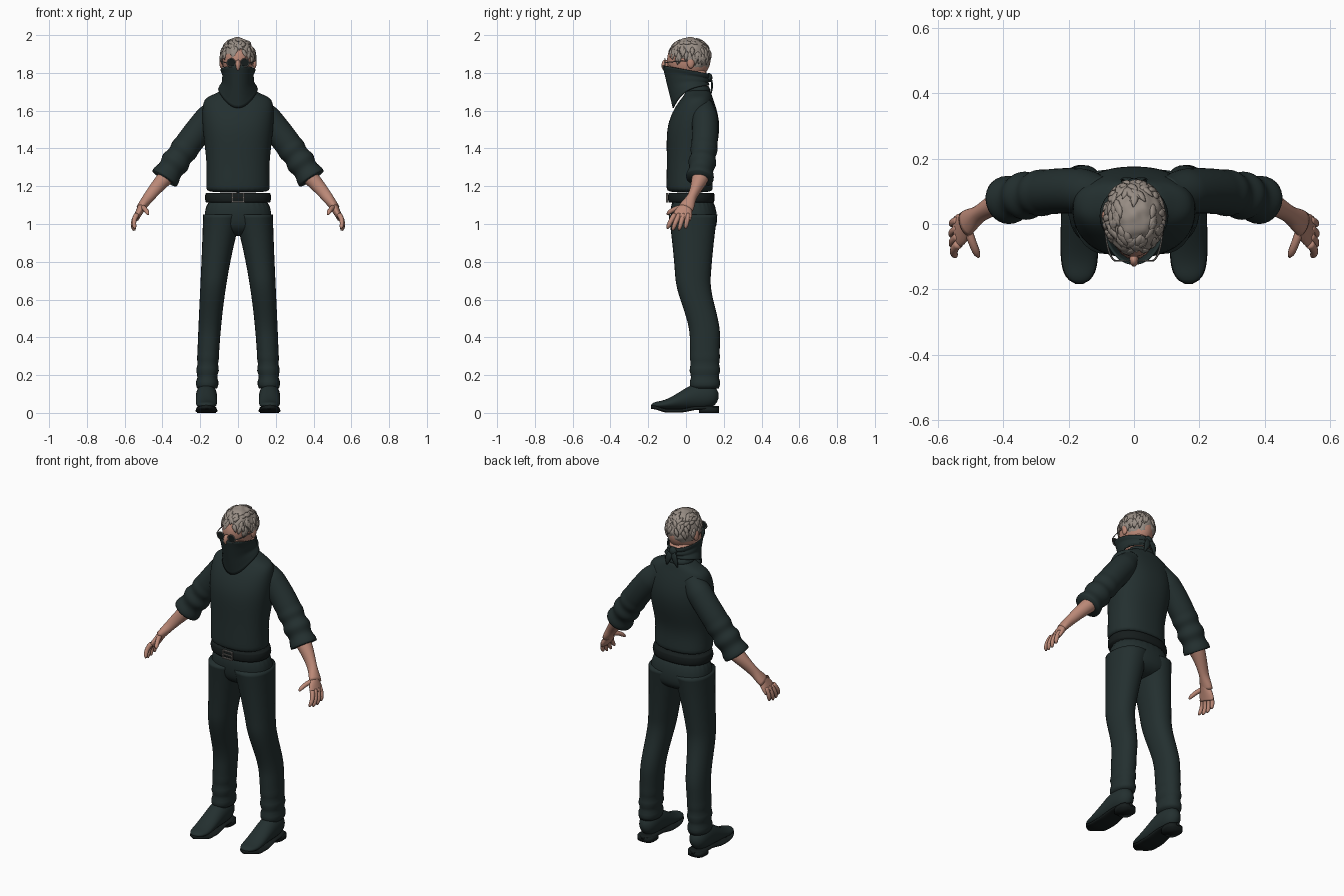
import bpy, bmesh, math, random
from math import sin, cos, pi, tau, sqrt
from mathutils import Vector, Matrix, noise

random.seed(4)
if "Cube" in bpy.data.objects:
    bpy.data.objects.remove(bpy.data.objects["Cube"])


def material(name, *colour):
    mat = bpy.data.materials.new(name)
    mat.use_nodes = True
    mat.diffuse_color = (*colour, 1)
    mat.node_tree.nodes["Principled BSDF"].inputs["Base Color"].default_value = (*colour, 1)
    return mat


CLOTH = material("dark teal cloth", .017, .029, .029)
BLACK = material("black leather", .008, .012, .012)
SKIN = material("skin", .5, .25, .185)
HAIR = material("ash grey hair", .31, .265, .23)
METAL = material("dull metal", .16, .15, .14)
X, Y, Z = Matrix.Identity(3)


def ease(start, end, value):
    """Smooth step from zero to one."""
    t = min(max((value - start) / (end - start), 0), 1)
    return t * t * (3 - 2 * t)


def steps(count):
    return [i / count for i in range(count + 1)]


def bend(start, middle, end, t):
    """Point on a quadratic curve."""
    start, middle, end = Vector(start), Vector(middle), Vector(end)
    return start.lerp(middle, t).lerp(middle.lerp(end, t), t)


def loft(bm, rings, ref=Y, axis=None, sides=28, power=2):
    """Skin rings of (centre, half width, half depth); depth follows ref."""
    centres = [Vector(ring[0]) for ring in rings]
    last = len(rings) - 1
    loops = []
    for i, (_, width, depth) in enumerate(rings):
        along = axis or (centres[min(i + 1, last)] - centres[max(i - 1, 0)]).normalized()
        v = (ref - along * ref.dot(along)).normalized()
        u = v.cross(along)
        loop = []
        for k in range(sides):
            c, s = cos(tau * k / sides), sin(tau * k / sides)
            c = math.copysign(abs(c) ** (2 / power), c)
            s = math.copysign(abs(s) ** (2 / power), s)
            loop.append(bm.verts.new(centres[i] + u * c * width + v * s * depth))
        loops.append(loop)
    for low, high in zip(loops, loops[1:]):
        for k in range(sides):
            bm.faces.new((low[k - 1], low[k], high[k], high[k - 1]))
    bm.faces.new(loops[0][::-1])
    bm.faces.new(loops[-1])


def finish(name, bm, mat, mirror=False, subsurf=0, smooth=True):
    bmesh.ops.recalc_face_normals(bm, faces=bm.faces)
    mesh = bpy.data.meshes.new(name)
    bm.to_mesh(mesh)
    bm.free()
    mesh.materials.append(mat)
    for polygon in mesh.polygons:
        polygon.use_smooth = smooth
    part = bpy.data.objects.new(name, mesh)
    bpy.context.collection.objects.link(part)
    if mirror:
        part.modifiers.new("Mirror", "MIRROR").use_mirror_merge = False
    if subsurf:
        part.modifiers.new("Subdivision", "SUBSURF").levels = subsurf
        part.modifiers["Subdivision"].render_levels = subsurf
    return part


def tube(name, rings, mat, mirror=False, subsurf=0, **shape):
    bm = bmesh.new()
    loft(bm, rings, **shape)
    return finish(name, bm, mat, mirror, subsurf)


def column(name, rows, mat, subsurf=2):
    """Upright central part from rows of (height, y, half width, half depth)."""
    tube(name, [((0, y, z), w, d) for z, y, w, d in rows], mat, subsurf=subsurf, axis=Z, power=2.3)


def ball(bm, centre, size, level=3):
    place = Matrix.Translation(centre) @ Matrix.Diagonal((*size, 1))
    return bmesh.ops.create_icosphere(bm, subdivisions=level, radius=1, matrix=place)["verts"]


# Sweater, collar, belt and hips
column("sweater", [(1.165, .02, .168, .12), (1.19, .02, .17, .125), (1.3, .015, .165, .117),
                   (1.4, .03, .175, .133), (1.52, .04, .19, .144), (1.62, .05, .19, .11),
                   (1.67, .06, .178, .08), (1.69, .065, .115, .07), (1.715, .06, .08, .065)], CLOTH)
column("collar", [(1.69 + .04 * t, .058, .072 + .01 * sin(pi * t), .06 + .01 * sin(pi * t))
                  for t in steps(8)], CLOTH, 0)
column("belt", [(1.115 + .05 * t, .028, .17 + .005 * sin(pi * t), .12 + .004 * sin(pi * t))
                for t in steps(6)], BLACK, 0)
column("hips", [(1.17, .03, .162, .115), (1.02, .045, .185, .126),
                (.97, .047, .17, .11), (.935, .045, .07, .06)], CLOTH)


# Trouser legs: widening upward, set back below the knee, creased at the ankle
def leg_ring(t):
    z = .13 + .92 * t
    crease = .004 * sin(90 * z) * (1 - ease(.2, .35, z))
    centre = (.165 - .075 * z * z, .1 - .063 * ease(.4, .72, z), z)
    return centre, .056 + .04 * z ** 3 + crease, .077 + .045 * z ** 3 + crease


tube("trouser_legs", [leg_ring(t) for t in steps(50)], CLOTH, True, axis=Z, power=2.2)

# Square buckle made of crossing bars
bm = bmesh.new()
bars = [(side * .03, 0, .007, .05) for side in (-1, 1)]
bars += [(0, row * .022, .06, .006) for row in (-1, 0, 1)]
for x, rise, width, height in bars:
    place = Matrix.Translation((x, -.1, 1.14 + rise)) @ Matrix.Diagonal((width, .012, height, 1))
    bmesh.ops.create_cube(bm, size=1, matrix=place)
finish("buckle", bm, METAL, smooth=False)


# Shoes, soles and heels share one rounded outline from heel to toe
def outline(t):
    return sqrt(max(1 - abs(2 * t - 1) ** 5, .03))


def shoe_ring(t):
    top = .16 - .095 * ease(.25, .9, t)
    return (.167, .173 - .355 * t, top / 2 + .01), .056 * outline(t), (top / 2 - .01) * outline(t)


def sole_ring(t):
    lift = .026 - .015 * ease(.3, .6, t) + .02 * ease(.75, 1, t)
    return (.167, .176 - .36 * t, lift), (.052 + .006 * ease(.3, .6, t)) * outline(t), .01


toward_toe = steps(30)
tube("shoes", [shoe_ring(t) for t in toward_toe], CLOTH, True, ref=Z, axis=-Y)
tube("soles", [sole_ring(t) for t in toward_toe], BLACK, True, ref=Z, axis=-Y, power=3)
tube("heels", [((.167, .122, .028 * t), .05, .053) for t in steps(1)], BLACK, True, axis=Z, power=3)


# Sleeves gather into rolled folds toward the elbow
def sleeve_ring(t):
    radius = .058 + .014 * ease(0, .25, t) + .005 * sin(40 * t) * ease(.55, .8, t)
    return bend((.1, .09, 1.62), (.22, .12, 1.5), (.39, .072, 1.24), t), radius, radius * .96


tube("sleeves", [sleeve_ring(t) for t in steps(60)], CLOTH, True)

# Forearms taper to the wrist, then flatten into palms
tube("forearms", [(bend((.37, .08, 1.26), (.44, .06, 1.19), (.515, 0, 1.085), t),
                   .045 - .022 * t, .046 - .02 * ease(0, .7, t) + .014 * ease(.7, 1, t))
                  for t in steps(20)], SKIN, True)
tube("palms", [(bend((.5, .008, 1.105), (.52, -.01, 1.07), (.54, -.024, 1.03), t),
                .024 - .008 * t, .03 + .02 * ease(0, .8, t)) for t in steps(10)], SKIN, True)


# Four fanned fingers and a thumb
def digit(bm, knuckle, middle, tip):
    rings = []
    for t in steps(8):
        radius = (.014 - .003 * t) * sqrt(1 - .8 * ease(.8, 1, t))
        rings.append((bend(knuckle, middle, tip, t), radius, radius))
    loft(bm, rings, ref=X, sides=10)


bm = bmesh.new()
for u in steps(3):
    knuckle = Vector((.535, -.06 + .07 * u, 1.05))
    reach = 1 - .5 * (u - .5) ** 2
    middle = knuckle + Vector((.03, .02 * u - .025, -.04)) * reach
    digit(bm, knuckle, middle, middle + Vector((.01 * u - .02, .01 * u - .02, -.045)) * reach)
digit(bm, (.51, -.01, 1.09), (.49, -.07, 1.085), (.475, -.1, 1.05))
finish("fingers", bm, SKIN, True)

# Neck, head, nose and ears
column("neck", [(1.66, .06, .062, .06), (1.83, .04, .06, .065)], SKIN, 0)
bm = bmesh.new()
ball(bm, (0, .015, 1.87), (.083, .115, .108), 4)
ball(bm, (0, -.02, 1.8), (.066, .088, .085))
ball(bm, (0, -.11, 1.84), (.014, .02, .03))
for side in (-1, 1):
    ball(bm, (side * .087, .025, 1.855), (.012, .02, .032))
finish("head", bm, SKIN)

# Hair cap trimmed at the hairline, then loose locks over it
CROWN, SIZE = Vector((0, .02, 1.882)), Vector((.092, .113, .104))


def above_hairline(point):
    return point.z > (1.9 if point.y < -.05 else 1.875 if point.y < .045 else 1.83)


bm = bmesh.new()
for vert in ball(bm, CROWN, SIZE, 5):
    vert.co += (vert.co - CROWN) * .07 * noise.noise(vert.co * 32)
bare = [face for face in bm.faces if not above_hairline(face.calc_center_median())]
bmesh.ops.delete(bm, geom=bare, context="FACES")
for i in range(110):
    height = random.uniform(-.1, .85)
    flat = sqrt(1 - height * height)
    out = Vector((flat * cos(2.4 * i), flat * sin(2.4 * i), height))
    root = CROWN + out * SIZE
    if not above_hairline(root):
        continue
    sway = random.uniform(-.5, .5)
    sweep = Vector((sway, -.7, 0)) if height > .5 else Vector((sway, -.1, -1))
    sweep = (sweep - out * sweep.dot(out)).normalized()
    start, end = root - sweep * .02 - out * .004, root + sweep * .034 - out * .004
    loft(bm, [(bend(start, root + out * .005, end, t), .002 + .011 * sin(pi * t), .001 + .005 * sin(pi * t))
              for t in steps(4)], ref=out, sides=6)
finish("hair", bm, HAIR)

# Face scarf: a wrapped sheet with a pointed front hem
bm = bmesh.new()
around = 64
rows = []
for t in steps(14):
    row = []
    for k in range(around):
        angle = tau * k / around
        front = (1 + cos(angle)) / 2
        top = 1.795 + .045 * front
        hem = 1.735 - .035 * front - .085 * front ** 4
        fold = .003 * sin(17 * t + 2 * cos(angle)) * (1 - front)
        width = .087 - .05 * t * (1 - t) + .014 * t * t + fold
        depth = .119 - .03 * t + fold
        row.append(bm.verts.new((width * sin(angle), .025 * t - depth * cos(angle), top + (hem - top) * t)))
    rows.append(row)
for high, low in zip(rows, rows[1:]):
    for k in range(around):
        bm.faces.new((high[k - 1], high[k], low[k], low[k - 1]))
scarf = finish("face_scarf", bm, CLOTH)
scarf.modifiers.new("Thickness", "SOLIDIFY").thickness = .006

# Scarf knot with two hanging tails
bm = bmesh.new()
ball(bm, (0, .122, 1.775), (.024, .018, .024))
for side in (-1, 1):
    loft(bm, [(bend((0, .12, 1.785), (side * .02, .15, 1.75), (side * .035, .13, 1.69), t),
               .004 + .015 * sin(pi * t), .005) for t in steps(8)], sides=10)
finish("scarf_knot", bm, CLOTH)

# Glasses: dark lenses in round rims, with temples and a bridge
lenses, frame = bmesh.new(), bmesh.new()
wire = .003
for side in (-1, 1):
    eye = Vector((side * .036, -.112, 1.853))
    place = Matrix.Translation(eye) @ Matrix.Rotation(pi / 2, 4, "X")
    bmesh.ops.create_cone(lenses, cap_ends=True, segments=24, radius1=.021, radius2=.021,
                          depth=wire, matrix=place)
    loft(frame, [(eye + (X * cos(tau * t) + Z * sin(tau * t)) * .022, wire, wire) for t in steps(24)], sides=6)
    hinge, ear = eye + X * side * .022, Vector((side * .09, .02, 1.865))
    loft(frame, [(bend(hinge, (side * .085, -.1, 1.858), ear, t), wire, wire) for t in steps(8)],
         ref=Z, sides=6)
loft(frame, [((.03 * t - .015, -.114, 1.857), wire, wire) for t in steps(1)], ref=Z, sides=6)
finish("lenses", lenses, BLACK, smooth=False)
finish("glasses_frame", frame, METAL)
